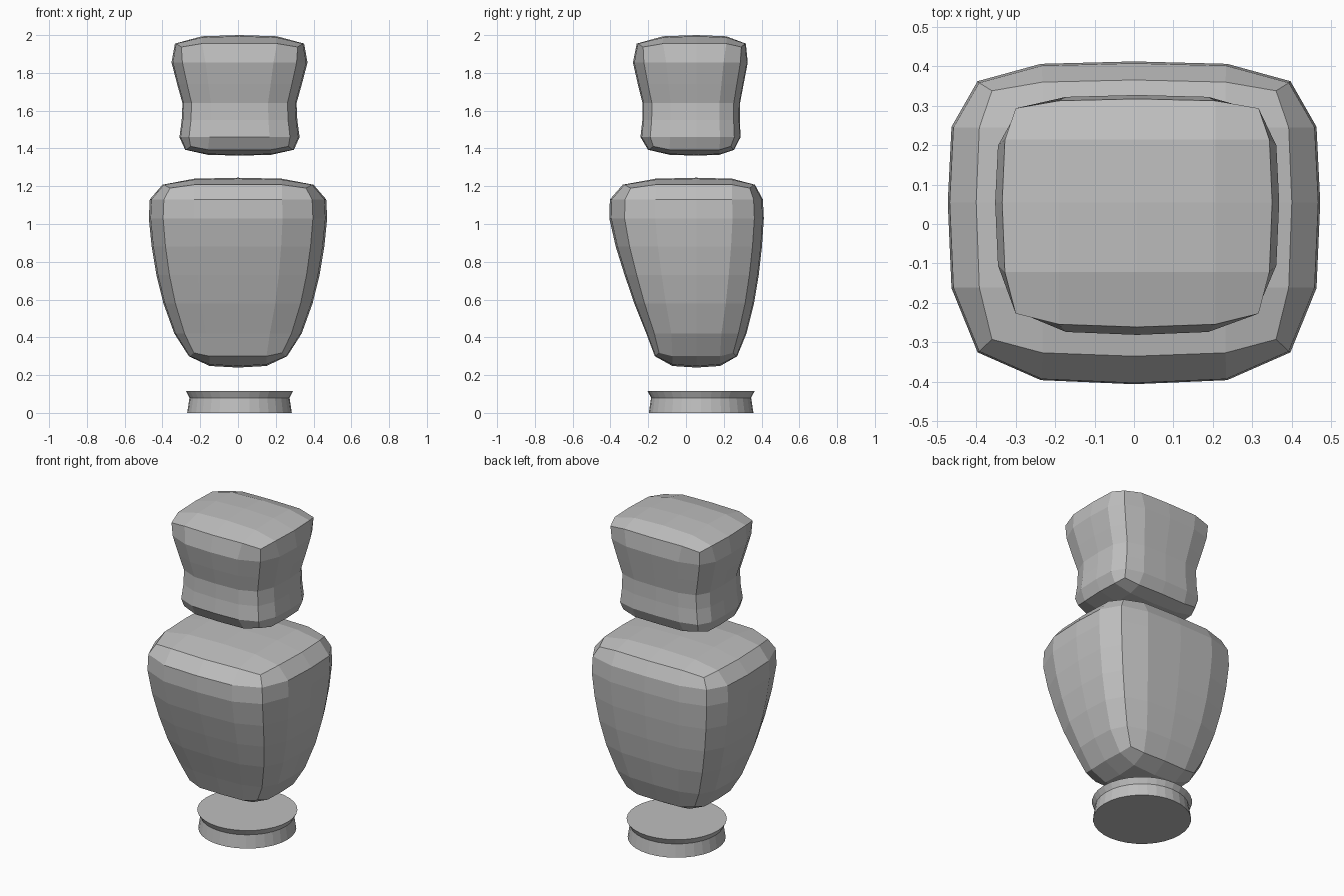
import bpy
import bmesh
import math

cube = bpy.data.objects.get("Cube")
if cube:
    bpy.data.objects.remove(cube, do_unlink=True)

grey = bpy.data.materials.new("plain grey")
grey.use_nodes = True
colour = (0.52, 0.52, 0.52, 1)
grey.diffuse_color = colour
grey.node_tree.nodes["Principled BSDF"].inputs["Base Color"].default_value = colour

CX = 0.008       # shared side offset of the column
MID_Y = 0.055    # depth of the middle edge loop


def finish(bm, name):
    bmesh.ops.recalc_face_normals(bm, faces=bm.faces)
    mesh = bpy.data.meshes.new(name)
    bm.to_mesh(mesh)
    bm.free()
    mesh.materials.append(grey)
    obj = bpy.data.objects.new(name, mesh)
    bpy.context.collection.objects.link(obj)
    return obj


def rounded_block(name, cx, rings, dome_bottom, dome_top):
    """Four-by-four block lofted through rings of (z, half x, half y, centre y)."""
    bm = bmesh.new()
    verts = {}
    last = len(rings) - 1

    def place(i, j, k):
        z, hx, hy, cy = rings[k]
        end = k in (0, last)
        sign = 1 if k == last else -1
        mid, corner = (0.58, 0.9) if end else (0.5, 0.84)

        # position across one axis; corners are pulled in
        def across(a, b):
            if abs(a) == 2:
                return math.copysign((1, 0.98, corner)[abs(b)], a)
            return a * mid

        u, v = across(i, j), across(j, i)
        # the ends bulge outwards, their corners fall back
        if end:
            if abs(i) < 2 and abs(j) < 2:
                dome = dome_top if k == last else dome_bottom
                z += sign * dome * (1 - 0.14 * (i * i + j * j))
            elif abs(i) == 2 and abs(j) == 2:
                z -= sign * 0.018
        y = cy + hy * v + (MID_Y - cy) * (1 - v * v)
        return cx + hx * u, y, z

    def vert(i, j, k):
        if (i, j, k) not in verts:
            verts[i, j, k] = bm.verts.new(place(i, j, k))
        return verts[i, j, k]

    # end caps
    for k in (0, last):
        for i in range(-2, 2):
            for j in range(-2, 2):
                bm.faces.new([vert(i, j, k), vert(i + 1, j, k),
                              vert(i + 1, j + 1, k), vert(i, j + 1, k)])
    # side walls
    loop = ([(i, -2) for i in range(-2, 2)] + [(2, j) for j in range(-2, 2)]
            + [(-i, 2) for i in range(-2, 2)] + [(-2, -j) for j in range(-2, 2)])
    for k in range(last):
        for a, b in zip(loop, loop[1:] + loop[:1]):
            bm.faces.new([vert(*a, k), vert(*b, k), vert(*b, k + 1), vert(*a, k + 1)])
    return finish(bm, name)


# Round foot with a pinched waist
bm = bmesh.new()
SIDES = 32
levels = []
for z, r in ((0, 0.277), (0.08, 0.265), (0.115, 0.283)):
    levels.append([bm.verts.new((CX + r * math.cos(math.tau * s / SIDES),
                                 0.08 + r * math.sin(math.tau * s / SIDES), z))
                   for s in range(SIDES)])
for low, high in zip(levels, levels[1:]):
    for s in range(SIDES):
        t = (s + 1) % SIDES
        bm.faces.new([low[s], low[t], high[t], high[s]])
bm.faces.new(levels[0])
bm.faces.new(levels[-1])
finish(bm, "foot")

# Tapered body
rounded_block("body", 0.0, [
    (0.30, 0.26, 0.218, 0.053),
    (0.42, 0.337, 0.265, 0.055),
    (0.58, 0.395, 0.317, 0.043),
    (0.73, 0.432, 0.355, 0.03),
    (0.88, 0.457, 0.387, 0.015),
    (1.03, 0.472, 0.409, 0.003),
    (1.13, 0.467, 0.405, 0.002),
    (1.208, 0.40, 0.35, 0.015),
], 0.06, 0.037)

# Waisted head
rounded_block("head", CX, [
    (1.393, 0.288, 0.228, 0.027),
    (1.46, 0.318, 0.265, 0.024),
    (1.55, 0.306, 0.258, 0.027),
    (1.64, 0.302, 0.258, 0.028),
    (1.74, 0.33, 0.28, 0.025),
    (1.855, 0.36, 0.304, 0.023),
    (1.955, 0.342, 0.289, 0.028),
], 0.031, 0.045)
